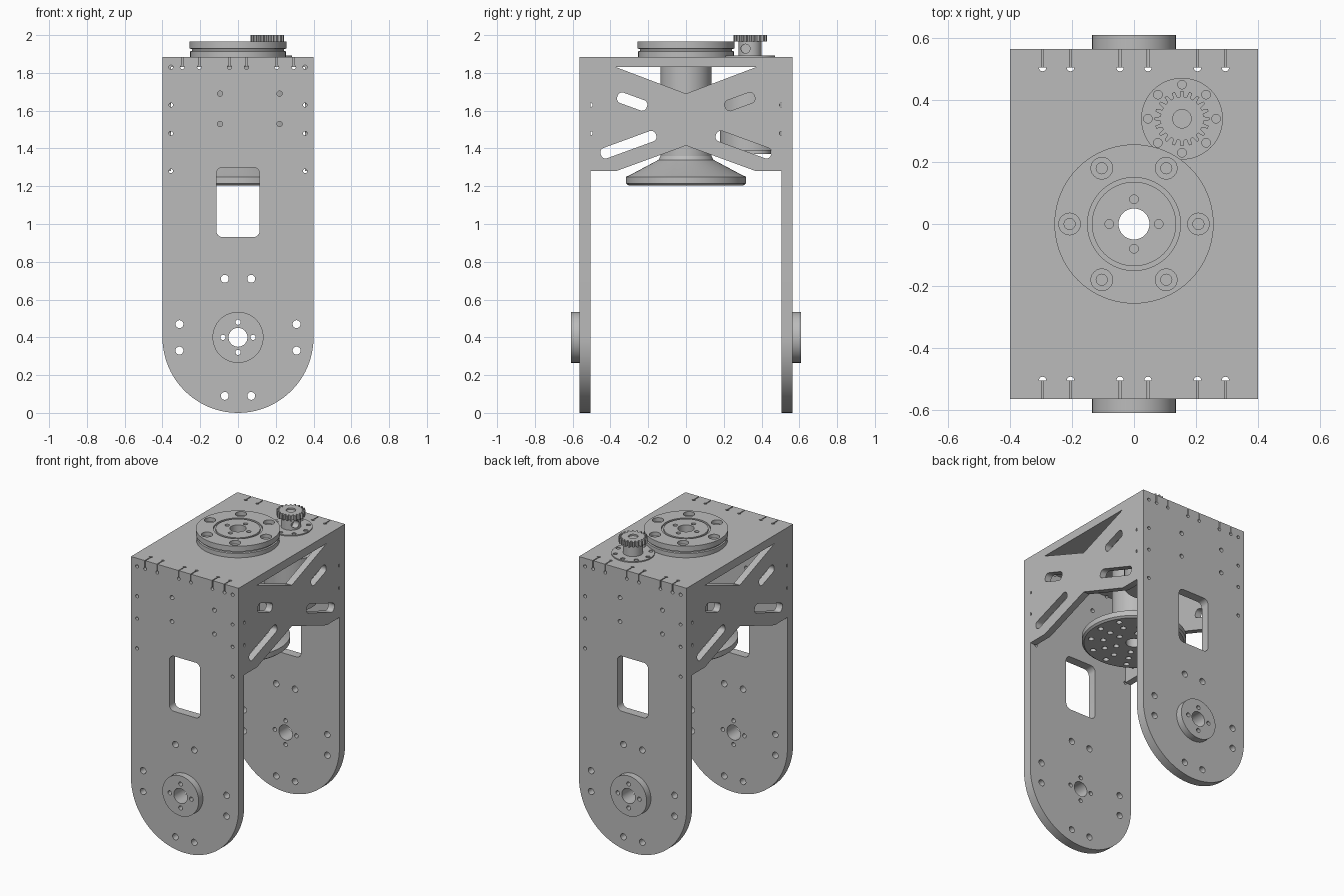
import bpy, bmesh
from math import sin, cos, pi, radians

if "Cube" in bpy.data.objects:
    bpy.data.objects.remove(bpy.data.objects["Cube"])

grey = bpy.data.materials.new("machined_grey")
grey.use_nodes = True
grey.diffuse_color = (0.5, 0.5, 0.5, 1)
grey.node_tree.nodes["Principled BSDF"].inputs["Base Color"].default_value = (0.5, 0.5, 0.5, 1)
parts = []


def circle(u, v, r, n=20):
    return [(u + r * cos(2 * pi * i / n), v + r * sin(2 * pi * i / n)) for i in range(n)]


def ring(u, v, radius, count, r, n=16):
    return [circle(cu, cv, r, n) for cu, cv in circle(u, v, radius, count)]


def rounded(u0, v0, u1, v1, r, n=6):
    corners = [(u1 - r, v1 - r), (u0 + r, v1 - r), (u0 + r, v0 + r), (u1 - r, v0 + r)]
    return [(cu + r * cos(pi / 2 * (k + i / n)), cv + r * sin(pi / 2 * (k + i / n)))
            for k, (cu, cv) in enumerate(corners) for i in range(n + 1)]


def slot(u, v, length, width, angle):
    """Rounded slot turned about its centre."""
    c, s = cos(angle), sin(angle)
    shape = rounded(-length / 2, -width / 2, length / 2, width / 2, width * 0.42)
    return [(u + a * c - b * s, v + a * s + b * c) for a, b in shape]


def prism(bm, pts, axis, lo, hi):
    """Extrude a 2D outline along an axis."""
    place = {"x": lambda a, b, w: (w, a, b),
             "y": lambda a, b, w: (a, w, b),
             "z": lambda a, b, w: (a, b, w)}[axis]
    low = [bm.verts.new(place(a, b, lo)) for a, b in pts]
    high = [bm.verts.new(place(a, b, hi)) for a, b in pts]
    bm.faces.new(low[::-1])
    bm.faces.new(high)
    for i in range(len(pts)):
        j = (i + 1) % len(pts)
        bm.faces.new((low[i], low[j], high[j], high[i]))


def lathe(bm, profile, cx=0, cy=0, n=64):
    """Revolve a closed profile about a vertical axis."""
    rows = [[bm.verts.new((cx + r * cos(2 * pi * k / n), cy + r * sin(2 * pi * k / n), z))
             for r, z in profile] for k in range(n)]
    for k in range(n):
        a, b = rows[k], rows[(k + 1) % n]
        for i in range(len(profile)):
            j = (i + 1) % len(profile)
            bm.faces.new((a[i], b[i], b[j], a[j]))


def to_object(name, bm):
    bmesh.ops.recalc_face_normals(bm, faces=bm.faces)
    mesh = bpy.data.meshes.new(name)
    bm.to_mesh(mesh)
    bm.free()
    mesh.materials.append(grey)
    obj = bpy.data.objects.new(name, mesh)
    bpy.context.scene.collection.objects.link(obj)
    return obj


def part(name, bm, cuts=()):
    """Make a part; cuts is a list of (outline, axis, lo, hi)."""
    obj = to_object(name, bm)
    if cuts:
        cb = bmesh.new()
        for c in cuts:
            prism(cb, *c)
        cutter = to_object("cutter", cb)
        cutter.hide_render = True
        mod = obj.modifiers.new("holes", "BOOLEAN")
        mod.operation, mod.solver, mod.object = "DIFFERENCE", "EXACT", cutter
        mod.use_self = True
        dg = bpy.context.evaluated_depsgraph_get()
        mesh = bpy.data.meshes.new_from_object(obj.evaluated_get(dg))
        obj.modifiers.clear()
        obj.data = mesh
        bpy.data.objects.remove(cutter)
    parts.append(obj)


TOP, UNDER = 1.885, 1.83
OUT, INN = 0.565, 0.505
SIDE_OUT, SIDE_IN = 0.4, 0.355
tab_x = [s * x for x in (0.045, 0.205, 0.295) for s in (-1, 1)]
hub_holes = [circle(0, 0.4, 0.05, 32)] + ring(0, 0.4, 0.08, 4, 0.014)

# Front and back plates, each with its bearing boss
for name, s in (("front", -1), ("back", 1)):
    lo, hi = sorted((s * OUT, s * INN))
    outline = [(0.4 * cos(a), 0.4 + 0.4 * sin(a)) for a in (pi + pi * i / 40 for i in range(41))]
    outline += [(0.4, TOP), (-0.4, TOP)]
    bm = bmesh.new()
    prism(bm, outline, "y", lo, hi)
    holes = hub_holes + [rounded(-0.115, 0.93, 0.115, 1.3, 0.035)]
    for m in (-1, 1):
        holes += [circle(m * x, z, 0.021) for x, z in
                  ((0.07, 0.71), (0.31, 0.47), (0.31, 0.33), (0.07, 0.09))]
        holes += [circle(m * SIDE_IN, z, 0.011, 12) for z in (1.28, 1.48, 1.63, UNDER)]
    holes += [circle(-s * x, z, 0.014) for x in (-0.095, 0.22) for z in (1.53, 1.69)]
    for x in tab_x:
        holes += [circle(x, UNDER, 0.011, 12),
                  [(x - 0.003, UNDER), (x + 0.003, UNDER), (x + 0.003, 1.9), (x - 0.003, 1.9)]]
    part(name + "_plate", bm, [(h, "y", lo - 0.02, hi + 0.02) for h in holes])

    bm = bmesh.new()
    lo, hi = sorted((s * OUT, s * 0.61))
    prism(bm, circle(0, 0.4, 0.135, 64), "y", lo, hi)
    part(name + "_boss", bm, [(h, "y", lo - 0.02, hi + 0.02) for h in hub_holes])

# Top plate
bm = bmesh.new()
prism(bm, [(-0.4, -INN), (0.4, -INN), (0.4, INN), (-0.4, INN)], "z", UNDER, TOP)
cuts = [(circle(0, 0, 0.05, 32), "z", 1.8, 1.9)]
cuts += [(circle(x, s * INN, 0.012, 12), "z", 1.8, 1.9) for x in tab_x for s in (-1, 1)]
part("top_plate", bm, cuts)

# Side panels with V notches and sloping slots
half = [(0, 1.415), (0.37, 1.28), (INN, 1.28), (INN, UNDER), (0.37, UNDER), (0, 1.69)]
panel = half + [(-y, z) for y, z in half[-2:0:-1]]
tilt = radians(20)
for name, s in (("left", 1), ("right", -1)):
    lo, hi = sorted((s * SIDE_IN, s * SIDE_OUT))
    bm = bmesh.new()
    prism(bm, panel, "x", lo, hi)
    holes = []
    for m in (-1, 1):
        holes += [slot(m * 0.285, 1.648, 0.165, 0.058, m * tilt),
                  slot(m * 0.305, 1.42, 0.31, 0.058, -m * tilt)]
        holes += [circle(m * INN, z, 0.011, 12) for z in (1.48, 1.63)]
    part(name + "_side_panel", bm, [(h, "x", lo - 0.02, hi + 0.02) for h in holes])

# Turntable ring on top
bm = bmesh.new()
lathe(bm, [(0.05, TOP), (0.253, TOP), (0.253, 1.914), (0.244, 1.917), (0.244, 1.926),
           (0.257, 1.929), (0.257, 1.965), (0.15, 1.965), (0.15, 1.953), (0.136, 1.953),
           (0.136, 1.965), (0.05, 1.965)], n=80)
cuts = [(h, "z", 1.94, 2) for h in ring(0, 0, 0.208, 6, 0.035, 24)]
cuts += [(h, "z", 1.9, 1.95) for h in ring(0, 0, 0.208, 6, 0.018)]
cuts += [(h, "z", 1.9, 2) for h in ring(0, 0, 0.08, 4, 0.014)]
part("turntable", bm, cuts)

# Hanging hollow shaft with flared flange
bm = bmesh.new()
lathe(bm, [(0.05, 1.205), (0.305, 1.205), (0.318, 1.215), (0.318, 1.25), (0.295, 1.26),
           (0.145, 1.34), (0.135, 1.36), (0.135, UNDER), (0.05, UNDER)])
holes = (ring(0, 0, 0.115, 6, 0.018, 12) + ring(0, 0, 0.19, 12, 0.018, 12)
         + ring(0, 0, 0.265, 12, 0.018, 12))
part("shaft_flange", bm, [(h, "z", 1.19, 1.235) for h in holes])

# Drive: mounting flange, hub, pinion, and motor body below
GX, GY = 0.155, 0.34
bm = bmesh.new()
prism(bm, circle(GX, GY, 0.132, 48), "z", TOP, 1.892)
part("drive_flange", bm, [(h, "z", 1.87, 1.9) for h in ring(GX, GY, 0.11, 8, 0.014)])

bm = bmesh.new()
prism(bm, circle(GX, GY, 0.061, 40), "z", 1.892, 1.965)
part("drive_hub", bm, [(circle(0.315, 1.928, 0.024), "x", GX + 0.02, 0.3)])

teeth = 20
gear = []
for i in range(teeth):
    for f, r in ((-0.32, 0.07), (-0.16, 0.089), (0.16, 0.089), (0.32, 0.07)):
        a = 2 * pi * (i + f) / teeth
        gear.append((GX + r * cos(a), GY + r * sin(a)))
bm = bmesh.new()
prism(bm, gear, "z", 1.965, 2.0)
part("pinion", bm, [(circle(GX, GY, 0.03, 24), "z", 1.99, 2.05)])

bm = bmesh.new()
prism(bm, circle(GX, GY, 0.16, 48), "z", 1.39, 1.74)
part("motor_body", bm)
bm = bmesh.new()
prism(bm, circle(GX, GY + 0.03, 0.08, 32), "z", 1.37, 1.39)
part("motor_cap", bm)

# Smooth the round walls, keep edges sharp
bpy.ops.object.select_all(action="DESELECT")
for obj in parts:
    obj.select_set(True)
bpy.context.view_layer.objects.active = parts[0]
bpy.ops.object.shade_smooth_by_angle(angle=radians(25))
